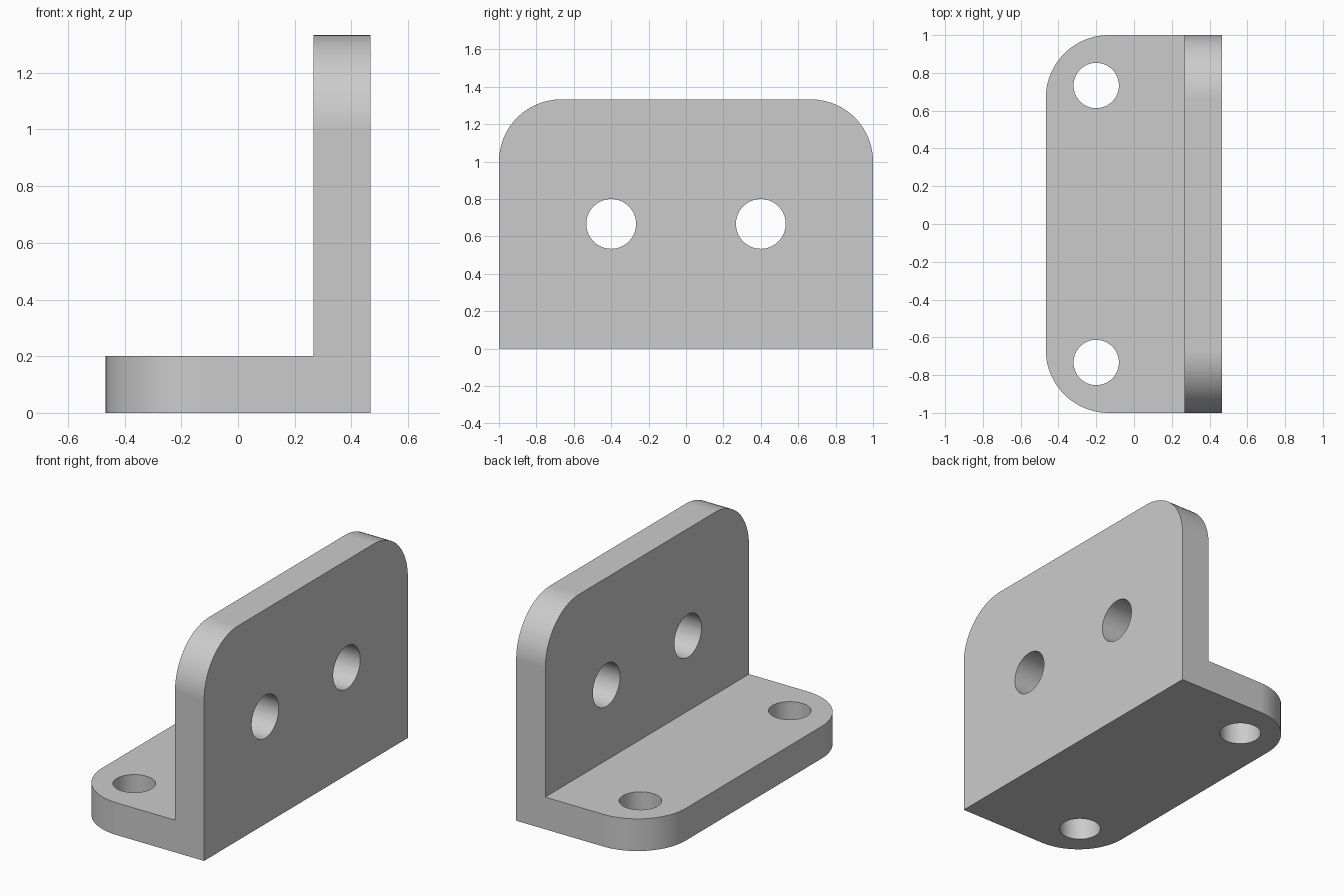
import bpy, bmesh, math
from mathutils import Matrix

cube = bpy.data.objects.get("Cube")
if cube:
    bpy.data.objects.remove(cube, do_unlink=True)

# Dimensions
HALF_X, HALF_Y, HEIGHT = 0.467, 1.0, 1.333
THICK, CORNER = 0.2, 0.333

grey = bpy.data.materials.new("plain grey")
grey.use_nodes = True
colour = (0.6, 0.6, 0.6, 1)
grey.diffuse_color = colour
grey.node_tree.nodes["Principled BSDF"].inputs["Base Color"].default_value = colour


def add_object(name, bm):
    mesh = bpy.data.meshes.new(name)
    bmesh.ops.recalc_face_normals(bm, faces=bm.faces)
    bm.to_mesh(mesh)
    bm.free()
    mesh.materials.append(grey)
    obj = bpy.data.objects.new(name, mesh)
    bpy.context.collection.objects.link(obj)
    return obj


# L-shaped profile swept along y
inner = HALF_X - THICK
profile = [(-HALF_X, 0), (HALF_X, 0), (HALF_X, HEIGHT),
           (inner, HEIGHT), (inner, THICK), (-HALF_X, THICK)]
bm = bmesh.new()
face = bm.faces.new([bm.verts.new((x, -HALF_Y, z)) for x, z in profile])
sweep = bmesh.ops.extrude_face_region(bm, geom=[face])
bmesh.ops.translate(bm, vec=(0, 2 * HALF_Y, 0),
                    verts=[v for v in sweep["geom"] if isinstance(v, bmesh.types.BMVert)])


# Round the free corners of the base and the wall
def is_free_corner(edge):
    a, b = (v.co for v in edge.verts)
    if abs(a.y - b.y) > 0.01:
        return False
    at_toe = max(a.x, b.x) < -HALF_X + 0.01
    at_top = min(a.z, b.z) > HEIGHT - 0.01
    return at_toe or at_top


bmesh.ops.bevel(bm, geom=[e for e in bm.edges if is_free_corner(e)], offset=CORNER,
                offset_type='OFFSET', segments=20, profile=0.5, affect='EDGES')
bracket = add_object("angle_bracket", bm)
bpy.context.view_layer.objects.active = bracket
bracket.select_set(True)


# Drill the mounting holes
def drill(centre, radius, rotation):
    bm = bmesh.new()
    bmesh.ops.create_cone(bm, cap_ends=True, segments=64, radius1=radius, radius2=radius,
                          depth=2 * THICK, matrix=Matrix.Translation(centre) @ rotation)
    cutter = add_object("hole_cutter", bm)
    cutter.hide_render = True
    mod = bracket.modifiers.new("hole", 'BOOLEAN')
    mod.operation = 'DIFFERENCE'
    mod.solver = 'EXACT'
    mod.object = cutter
    bpy.ops.object.modifier_apply(modifier=mod.name)
    bpy.data.objects.remove(cutter, do_unlink=True)


upright = Matrix.Identity(4)
sideways = Matrix.Rotation(math.pi / 2, 4, 'Y')
for side in (-1, 1):
    drill((-0.2, side * 0.733, THICK / 2), 0.12, upright)
    drill((HALF_X - THICK / 2, side * 0.4, 0.667), 0.133, sideways)

# Smooth rounded corners and holes, crisp flat faces
bpy.ops.object.shade_smooth_by_angle(angle=math.radians(30))
bracket.modifiers.new("flat_faces", 'WEIGHTED_NORMAL').keep_sharp = True
